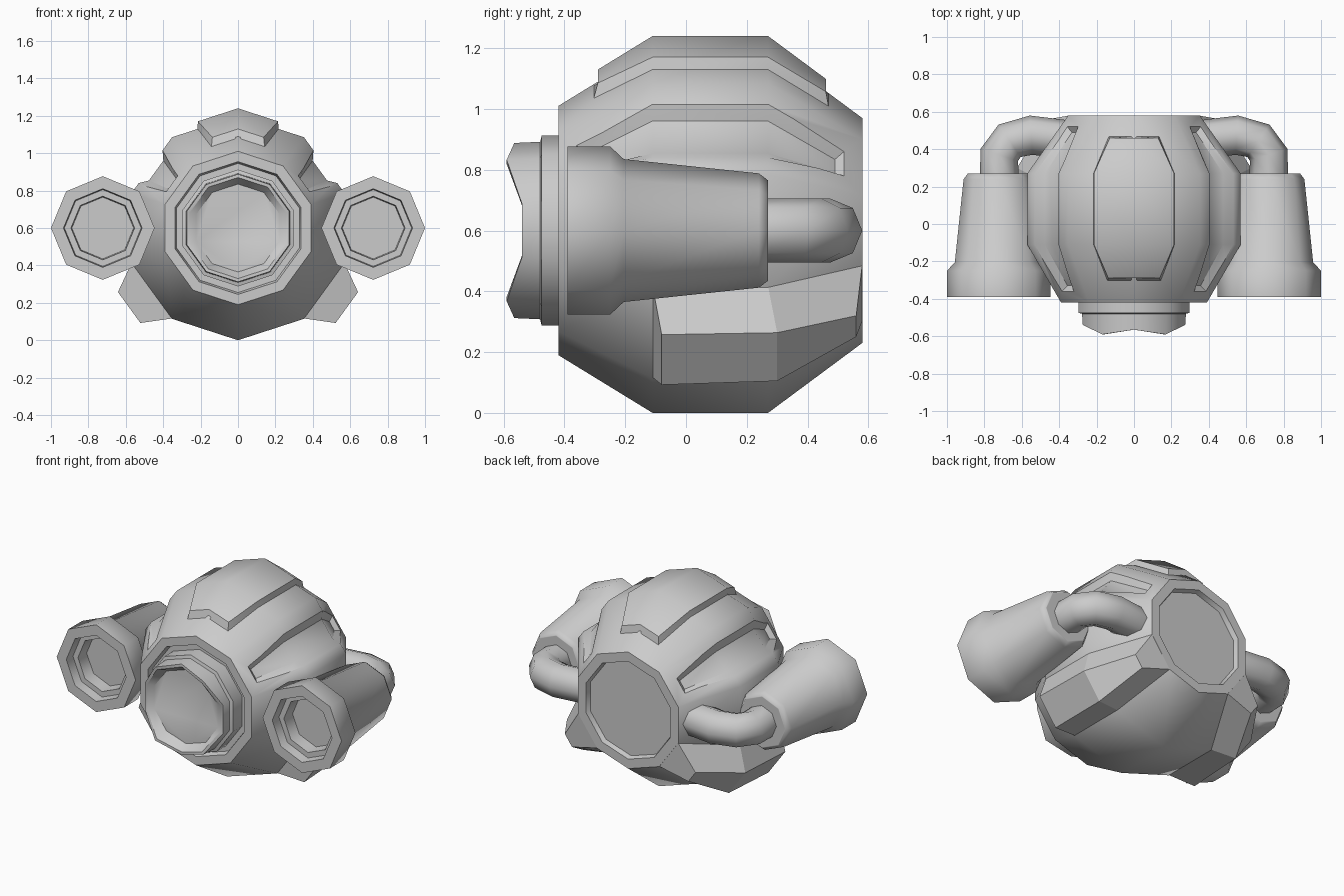
import bpy, bmesh, math
from mathutils import Vector

if "Cube" in bpy.data.objects:
    bpy.data.objects.remove(bpy.data.objects["Cube"], do_unlink=True)

AXIS_Z = 0.6
STEP = math.radians(36)
HULL = [(-0.42, 0.41), (-0.11, 0.6), (0.27, 0.6), (0.58, 0.37)]

grey = bpy.data.materials.new("hull_grey")
grey.use_nodes = True
grey.diffuse_color = (0.6, 0.6, 0.6, 1)
grey.node_tree.nodes["Principled BSDF"].inputs["Base Color"].default_value = (0.6, 0.6, 0.6, 1)


def finish(name, bm):
    bmesh.ops.recalc_face_normals(bm, faces=bm.faces)
    mesh = bpy.data.meshes.new(name)
    bm.to_mesh(mesh)
    bm.free()
    mesh.materials.append(grey)
    ob = bpy.data.objects.new(name, mesh)
    bpy.context.collection.objects.link(ob)
    return ob


def loft(name, rings):
    """Skin closed rings and cap both ends."""
    bm = bmesh.new()
    loops = [[bm.verts.new(p) for p in ring] for ring in rings]
    n = len(loops[0])
    for a, b in zip(loops, loops[1:]):
        for i in range(n):
            j = (i + 1) % n
            bm.faces.new((a[i], a[j], b[j], b[i]))
    bm.faces.new(loops[0])
    bm.faces.new(loops[-1])
    return finish(name, bm)


def smooth(ob, degrees=40):
    bpy.ops.object.select_all(action='DESELECT')
    ob.select_set(True)
    bpy.context.view_layer.objects.active = ob
    bpy.ops.object.shade_smooth_by_angle(angle=math.radians(degrees))


def lathe(name, profile, sides, x=0):
    """Revolve (y, radius, wave) points about a lengthwise axis."""
    wave = [0, -0.025, 0.025]
    rings = []
    for y, r, w in profile:
        ring = []
        for i in range(sides):
            a = math.tau * i / sides
            k = min(i % 5, 5 - i % 5)
            ring.append((x + r * math.sin(a), y + w * wave[k], AXIS_Z + r * math.cos(a)))
        rings.append(ring)
    return loft(name, rings)


def hull_radius(y):
    for (y0, r0), (y1, r1) in zip(HULL, HULL[1:]):
        if y <= y1:
            return r0 + (r1 - r0) * (y - y0) / (y1 - y0)
    return HULL[-1][1]


def on_hull(side, facet, y, t, lift=0.0, grow=0.0):
    """Point at fraction t across a hull facet, lifted along its normal."""
    r = hull_radius(y) + grow
    a, b = facet * STEP, (facet + 1) * STEP
    p = Vector((math.sin(a), 0, math.cos(a))).lerp(Vector((math.sin(b), 0, math.cos(b))), t) * r
    m = (a + b) / 2
    p += Vector((math.sin(m), 0, math.cos(m))) * lift
    return Vector((side * p.x, y, AXIS_Z + p.z))


# Ten-sided hull with a recessed front socket and rear plate
hull = lathe("hull", [(0.55, 0.3, 0), (0.58, 0.31, 0)]
             + [(y, r, 0) for y, r in reversed(HULL)]
             + [(-0.42, 0.355, 0), (-0.385, 0.345, 0)], 10)

# Long tapered grooves cut in the upper side facets
for side, label in ((1, "left"), (-1, "right")):
    rings = []
    for y, yf, t0, t1, f0, f1 in [(-0.36, -0.33, 0.365, 0.75, 0.45, 0.66),
                                  (-0.11, -0.11, 0.233, 0.817, 0.347, 0.7),
                                  (0.27, 0.27, 0.233, 0.817, 0.347, 0.7),
                                  (0.52, 0.49, 0.365, 0.75, 0.45, 0.66)]:
        rim = [on_hull(side, 1, y, t) for t in (t0, t1)]
        floor = [on_hull(side, 1, yf, f, -0.036) for f in (f0, f1)]
        out = [s + (s - f) * 0.6 for s, f in zip(rim, floor)]
        rings.append([floor[0], floor[1], out[1], out[0]])
    cutter = loft(label + "_groove_cutter", rings)
    mod = hull.modifiers.new(label + "_groove", 'BOOLEAN')
    mod.operation = 'DIFFERENCE'
    mod.solver = 'EXACT'
    mod.object = cutter
    bpy.context.view_layer.objects.active = hull
    bpy.ops.object.modifier_apply(modifier=mod.name)
    bpy.data.objects.remove(cutter, do_unlink=True)
smooth(hull)

# Raised panel over the top ridge
rings = []
for yb, yt, tb, tt in [(-0.305, -0.29, 0.51, 0.44), (-0.11, -0.11, 0.62, 0.57),
                       (0.27, 0.27, 0.62, 0.57), (0.47, 0.46, 0.51, 0.44)]:
    base = [on_hull(s, 0, yb, t, 0, -0.005) for s, t in ((-1, tb), (1, 0), (1, tb))]
    top = [on_hull(s, 0, yt, t, 0, 0.04) for s, t in ((1, tt), (1, 0), (-1, tt))]
    rings.append(base + top)
smooth(loft("top_panel", rings))

# Round nose port with a wavy rim
nose = lathe("nose_port", [(-0.36, 0.312, 0), (-0.475, 0.312, 0), (-0.48, 0.292, 0),
                           (-0.565, 0.288, 1), (-0.565, 0.27, 1), (-0.52, 0.235, 0)], 10)
smooth(nose)

for side, label in ((1, "left"), (-1, "right")):
    # Lower side fin swelling out of one hull facet
    rings = []
    for yb, yt, t0, t1, lift in [(-0.11, -0.08, 0.23, 0.78, 0.15),
                                 (0.27, 0.3, 0.23, 0.78, 0.155),
                                 (0.58, 0.56, 0.32, 0.68, 0.17)]:
        base = [on_hull(side, 3, yb, t, -0.004) for t in (0, 1)]
        top = [on_hull(side, 3, yt, t, lift) for t in (t1, t0)]
        rings.append(base + top)
    smooth(loft(label + "_fin", rings), 25)

    # Eight-sided thruster with a stepped nozzle
    pod = lathe(label + "_thruster",
                [(0.27, 0.16, 0), (0.27, 0.165, 0), (0.24, 0.188, 0), (-0.205, 0.235, 0),
                 (-0.25, 0.277, 0), (-0.39, 0.277, 0), (-0.39, 0.21, 0), (-0.33, 0.205, 0),
                 (-0.33, 0.17, 0), (-0.25, 0.165, 0)], 8, side * 0.723)
    smooth(pod, 60)
    # Keep the nozzle steps crisp while the barrel stays round
    sharp = pod.data.attributes.get("sharp_edge") or pod.data.attributes.new("sharp_edge", 'BOOLEAN', 'EDGE')
    for e in pod.data.edges:
        a, b = (pod.data.vertices[v].co for v in e.vertices)
        sharp.data[e.index].value = abs(a.y - b.y) < 0.001

    # Bent pipe from the thruster back into the hull
    curve = bpy.data.curves.new(label + "_pipe", 'CURVE')
    curve.dimensions = '3D'
    curve.bevel_depth = 0.105
    curve.bevel_resolution = 2
    path = [(0.72, 0.24), (0.72, 0.37), (0.665, 0.445), (0.55, 0.475), (0.36, 0.45)]
    spline = curve.splines.new('POLY')
    spline.points.add(len(path) - 1)
    for pt, (x, y) in zip(spline.points, path):
        pt.co = (side * x, y, AXIS_Z, 1)
    spline.use_smooth = True
    curve.materials.append(grey)
    bpy.context.collection.objects.link(bpy.data.objects.new(label + "_pipe", curve))
